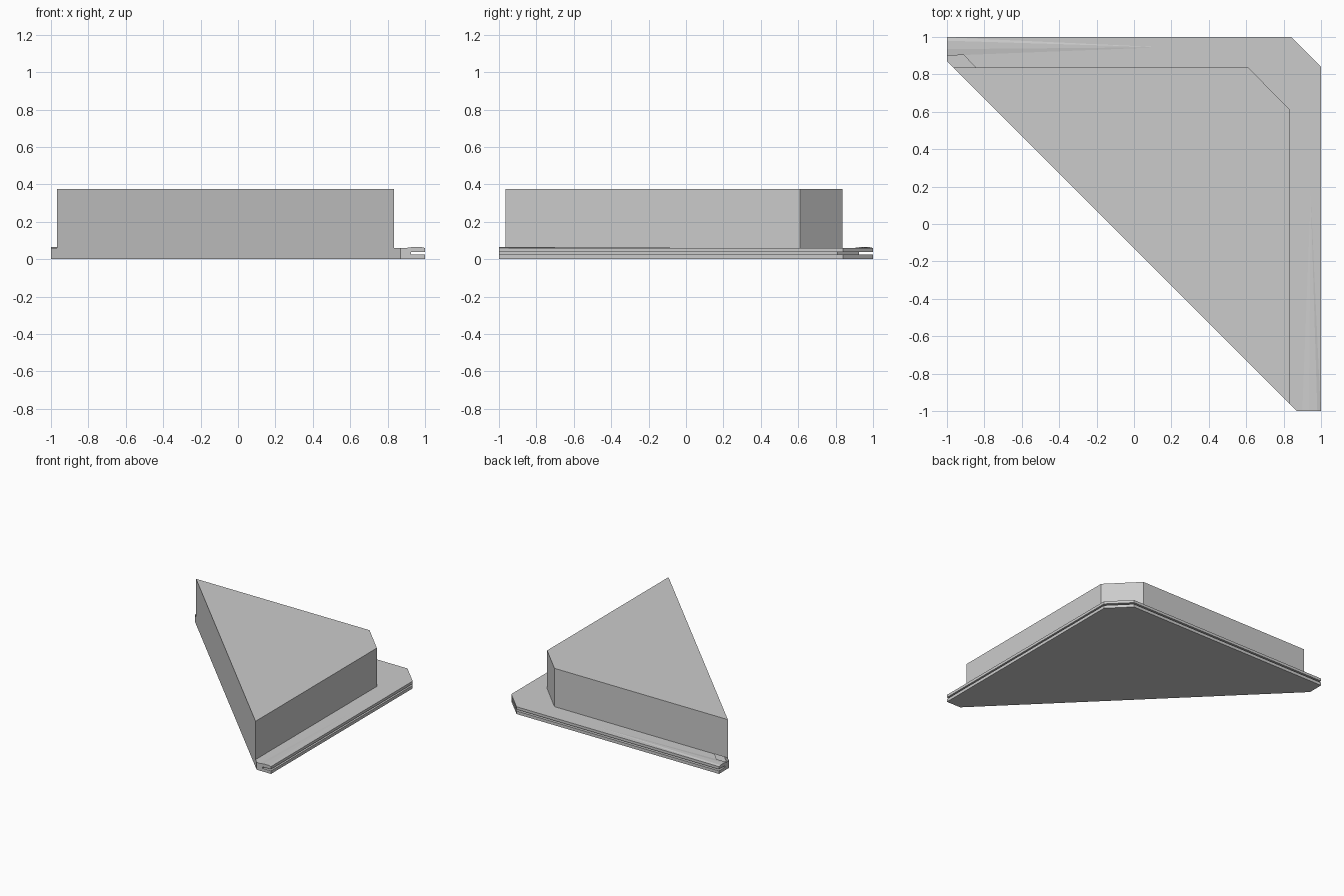
import bpy
import bmesh

if "Cube" in bpy.data.objects:
    bpy.data.objects.remove(bpy.data.objects["Cube"], do_unlink=True)

grey = bpy.data.materials.new("plain_grey")
grey.use_nodes = True
grey.diffuse_color = (0.6, 0.6, 0.6, 1)
grey.node_tree.nodes["Principled BSDF"].inputs["Base Color"].default_value = (0.6, 0.6, 0.6, 1)

LEDGE, TOP = 0.06, 0.375


def finish(bm, name):
    bmesh.ops.recalc_face_normals(bm, faces=bm.faces)
    mesh = bpy.data.meshes.new(name)
    bm.to_mesh(mesh)
    bm.free()
    mesh.materials.append(grey)
    obj = bpy.data.objects.new(name, mesh)
    bpy.context.collection.objects.link(obj)
    return obj


def outline(d):
    """Base outline with its two outer sides and corner moved inward by d."""
    k = 0.84 - 0.414 * d
    return [(-1, 1 - d), (k, 1 - d), (1 - d, k), (1 - d, -1), (0.87, -1), (-1, 0.87)]


def ring(bm, points, z):
    return [bm.verts.new((x, y, z)) for x, y in points]


def bridge(bm, low, high, skip=()):
    n = len(low)
    for i in range(n):
        if i not in skip:
            j = (i + 1) % n
            bm.faces.new((low[i], low[j], high[j], high[i]))


# Base with a slot around the outer sides, and the raised block above it
bm = bmesh.new()
profile = [(0, 0), (0, 0.025), (0.075, 0.025), (0.075, 0.038), (0, 0.038), (0, LEDGE)]
rings = [ring(bm, outline(d), z) for d, z in profile]
bm.faces.new(rings[0])
for low, high in zip(rings, rings[1:]):
    bridge(bm, low, high, skip=(4,))

block = [(-0.967, 0.837), (0.61, 0.837), (0.835, 0.61), (0.835, -0.965)]
foot = ring(bm, block, LEDGE)
roof = ring(bm, block, TOP)
bridge(bm, foot, roof, skip=(3,))
bm.faces.new(roof)
rim = rings[-1]
bm.faces.new(rim + foot)

# One flush diagonal front face over base and block
right_edge = [r[4] for r in rings]
left_edge = [r[5] for r in rings]
bm.faces.new(right_edge + [foot[3], roof[3], roof[0], foot[0]] + left_edge[::-1])
bmesh.ops.remove_doubles(bm, verts=bm.verts, dist=0.0001)
finish(bm, "corner_block_with_slotted_base")

# Low ridges on the ledge, fading out along each outer side
for name, swap in (("back_ridge", False), ("left_ridge", True)):
    bm = bmesh.new()
    section = [(0.9, LEDGE), (0.935, 0.065), (0.98, 0.065), (0.998, LEDGE)]
    end = [(-1, y, z) for y, z in section]
    tip = (0.15, 0.945, LEDGE)
    verts = [bm.verts.new((p[1], p[0], p[2]) if swap else p) for p in end + [tip]]
    bm.faces.new(verts[:4])
    for i in range(4):
        bm.faces.new((verts[i], verts[(i + 1) % 4], verts[4]))
    finish(bm, name)
